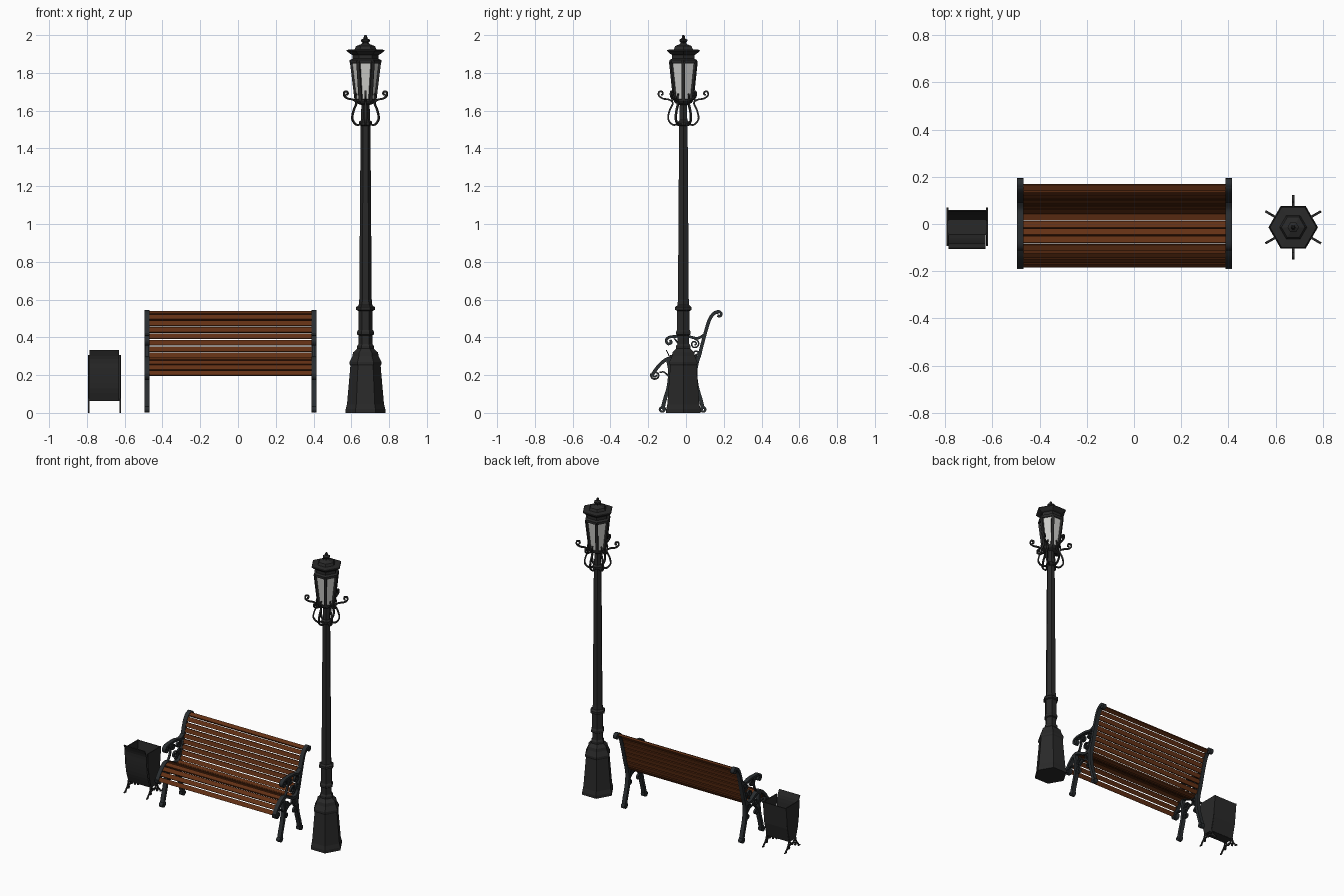
import bpy, bmesh, math
from mathutils import Vector, Matrix

if "Cube" in bpy.data.objects:
    bpy.data.objects.remove(bpy.data.objects["Cube"])


def material(name, rgb):
    m = bpy.data.materials.new(name)
    m.diffuse_color = (*rgb, 1)
    m.use_nodes = True
    m.node_tree.nodes["Principled BSDF"].inputs["Base Color"].default_value = m.diffuse_color
    return m


IRON = material("black iron", (0.022, 0.022, 0.022))
STEEL = material("blue grey iron", (0.022, 0.026, 0.029))
WOOD = material("brown wood", (0.125, 0.030, 0.007))
GLASS = material("pale glass", (0.62, 0.62, 0.60))


def finish(name, bm, mat, smooth=False, loc=(0, 0, 0)):
    bmesh.ops.recalc_face_normals(bm, faces=bm.faces)
    me = bpy.data.meshes.new(name)
    bm.to_mesh(me)
    bm.free()
    me.materials.append(mat)
    ob = bpy.data.objects.new(name, me)
    ob.location = loc
    bpy.context.collection.objects.link(ob)
    if smooth:
        bpy.ops.object.select_all(action='DESELECT')
        ob.select_set(True)
        bpy.context.view_layer.objects.active = ob
        bpy.ops.object.shade_smooth_by_angle(angle=math.radians(35))
    return ob


def curve(pts, n=5):
    """Smooth path through 2D points."""
    p = [Vector(q) for q in pts]
    p = [2 * p[0] - p[1]] + p + [2 * p[-1] - p[-2]]
    out = []
    for a, b, c, d in zip(p, p[1:], p[2:], p[3:]):
        for i in range(n):
            t = i / n
            out.append(0.5 * (2 * b + (c - a) * t + (2 * a - 5 * b + 4 * c - d) * t * t
                              + (3 * b - a - 3 * c + d) * t ** 3))
    return out + [p[-2]]


def spiral(cy, cz, r, start, turns, n=18):
    """Spiral winding inwards from radius r."""
    out = []
    for i in range(n + 1):
        a = math.radians(start) + turns * math.tau * i / n
        k = r * (1 - 0.8 * i / n)
        out.append(Vector((cy + k * math.cos(a), cz + k * math.sin(a))))
    return out


def ribbon(bm, path, w, x0, x1, mtx=None):
    """Flat bar of width w following a path in the yz plane, from x0 to x1."""
    path = [Vector(p) for p in path]
    rings = []
    for i, p in enumerate(path):
        t = (path[min(i + 1, len(path) - 1)] - path[max(i - 1, 0)]).normalized()
        nrm = Vector((-t.y, t.x)) * w / 2
        ring = []
        for x, s in ((x0, 1), (x1, 1), (x1, -1), (x0, -1)):
            co = Vector((x, p.x + s * nrm.x, p.y + s * nrm.y))
            ring.append(bm.verts.new(mtx @ co if mtx else co))
        rings.append(ring)
    for a, b in zip(rings, rings[1:]):
        for k in range(4):
            bm.faces.new((a[k], a[(k + 1) % 4], b[(k + 1) % 4], b[k]))
    bm.faces.new(rings[0])
    bm.faces.new(rings[-1])


def prism(bm, poly, x0, x1):
    a = [bm.verts.new((x0, y, z)) for y, z in poly]
    b = [bm.verts.new((x1, y, z)) for y, z in poly]
    bm.faces.new(a)
    bm.faces.new(b)
    for i in range(len(poly)):
        j = (i + 1) % len(poly)
        bm.faces.new((a[i], a[j], b[j], b[i]))


def hex_turned(name, prof, mat, loc, n=6):
    """Stack of n-sided rings given as (radius, height)."""
    bm = bmesh.new()
    rings = [[bm.verts.new((r * math.cos(math.tau * k / n), r * math.sin(math.tau * k / n), z))
              for k in range(n)] for r, z in prof]
    for a, b in zip(rings, rings[1:]):
        for k in range(n):
            bm.faces.new((a[k], a[(k + 1) % n], b[(k + 1) % n], b[k]))
    bm.faces.new(rings[0])
    bm.faces.new(rings[-1])
    return finish(name, bm, mat, loc=loc)


# ---------------- Street lamp ----------------
LAMP = (0.675, -0.014, 0)
hex_turned("lamp_base", [(.105, 0), (.105, .02), (.098, .045), (.080, .25), (.085, .258), (.085, .27),
                         (.070, .30), (.066, .32), (.044, .34), (.044, .355), (.036, .365), (.036, .41),
                         (.044, .415), (.044, .43), (.038, .44)], IRON, LAMP)
hex_turned("lamp_post", [(.038, .43), (.038, .54), (.050, .545), (.050, .56), (.036, .57), (.033, .60),
                         (.026, 1.52), (.035, 1.525), (.035, 1.54), (.024, 1.55), (.022, 1.63),
                         (.050, 1.64), (.058, 1.65), (.058, 1.66), (.045, 1.665)], IRON, LAMP)
hex_turned("lantern_glass", [(.052, 1.66), (.075, 1.86)], GLASS, LAMP)
hex_turned("lantern_roof", [(.080, 1.85), (.084, 1.855), (.084, 1.868), (.068, 1.875), (.068, 1.895),
                            (.080, 1.90), (.101, 1.917), (.098, 1.922), (.058, 1.925), (.050, 1.942),
                            (.022, 1.952), (.015, 1.96)], IRON, LAMP)
hex_turned("lantern_finial", [(.015, 1.958), (.024, 1.968), (.024, 1.976), (.010, 1.983),
                              (.009, 1.994), (.004, 2.0)], IRON, LAMP)

# six corner bars of the lantern, and six scrolled brackets between them
bars, brackets = bmesh.new(), bmesh.new()
hook = curve([(.024, 1.53), (.055, 1.525), (.080, 1.555), (.073, 1.60), (.056, 1.64), (.075, 1.658),
              (.108, 1.664), (.130, 1.680), (.128, 1.700), (.112, 1.700), (.110, 1.686), (.119, 1.685)], 4)
for k in range(6):
    turn = Matrix.Rotation(math.radians(60 * k), 4, 'Z')
    corner = Matrix.Rotation(math.radians(60 * k + 30), 4, 'Z')
    ribbon(bars, [(.052, 1.655), (.077, 1.862)], .012, -.009, .009, corner)
    ribbon(brackets, hook, .009, -.005, .005, turn)
    ribbon(brackets, curve([(.056, 1.64), (.062, 1.67), (.055, 1.69)]), .007, -.004, .004, turn)
finish("lantern_corner_bars", bars, IRON, loc=LAMP)
finish("lantern_brackets", brackets, IRON, True, LAMP)

# ---------------- Bench ----------------
seat_line = curve([(.172, .534), (.150, .528), (.125, .495), (.104, .43), (.085, .36), (.066, .29),
                   (.040, .252), (.0, .252), (-.05, .278), (-.09, .288), (-.125, .268), (-.158, .232),
                   (-.182, .195)], 8)

# slats spaced evenly along the curved back and seat
lengths = [0]
for a, b in zip(seat_line, seat_line[1:]):
    lengths.append(lengths[-1] + (b - a).length)


def along(d):
    for i in range(len(lengths) - 1):
        if d <= lengths[i + 1]:
            t = (d - lengths[i]) / (lengths[i + 1] - lengths[i])
            return seat_line[i].lerp(seat_line[i + 1], t)
    return seat_line[-1]


COUNT = 17
pitch = lengths[-1] / COUNT
slats = bmesh.new()
for i in range(COUNT):
    ribbon(slats, [along(i * pitch + .004), along((i + 1) * pitch - .003)], .012, -.475, .395)
finish("bench_slats", slats, WOOD)

# cast iron ends: thick bars with thin scrollwork
thick = [
    (curve([(.166, .515), (.180, .512), (.187, .525), (.172, .538), (.150, .530)]), .014),
    (seat_line, .018),
    (spiral(-.163, .200, .025, 160, 1.6), .009),
    (curve([(-.095, .28), (-.085, .22), (-.092, .14), (-.112, .07), (-.122, .03)]), .020),
    (spiral(-.128, .020, .017, 30, -1.2), .012),
    (curve([(.066, .30), (.050, .22), (.058, .14), (.078, .07), (.088, .03)]), .020),
    (spiral(.092, .020, .017, 150, 1.2), .012),
    (curve([(.100, .415), (.06, .395), (.01, .405), (-.04, .405), (-.085, .402), (-.105, .385),
            (-.095, .365), (-.078, .372), (-.084, .386)]), .014),
]
thin = [
    curve([(-.062, .395), (-.040, .360), (-.052, .315), (-.075, .285)]),
    spiral(-.015, .372, .026, 90, 1.5),
    spiral(.045, .365, .026, 90, -1.5),
    spiral(.010, .305, .030, 270, 1.5),
    spiral(.055, .315, .022, 0, -1.4),
    curve([(-.09, .13), (-.06, .19), (-.015, .215), (.03, .19), (.056, .13)]),
    spiral(-.052, .228, .026, 180, 1.4),
    spiral(.020, .225, .024, 0, -1.4),
    spiral(-.063, .155, .020, 180, -1.4),
    spiral(.034, .155, .020, 0, 1.4),
    curve([(-.140, .215), (-.115, .215), (-.088, .19)]),
]
for side, x in (("left", -.4815), ("right", .4015)):
    bm = bmesh.new()
    for path, w in thick:
        ribbon(bm, path, w, x - .0135, x + .0135)
    for path in thin:
        ribbon(bm, path, .008, x - .007, x + .007)
    finish("bench_end_" + side, bm, STEEL, True)

# ---------------- Litter bin ----------------
XL, XR = -.795, -.62
shell = bmesh.new()
ribbon(shell, curve([(-.045, .065), (-.068, .13), (-.080, .21), (-.085, .285), (-.104, .333)], 3),
       .005, XL + .009, XR - .009)                                                # front and lip
ribbon(shell, [(.020, .065), (.042, .16), (.057, .305)], .005, XL + .004, XR - .004)  # back
ribbon(shell, [(-.046, .066), (.021, .066)], .006, XL + .004, XR - .004)           # floor
for x in (XL, XR - .006):
    prism(shell, [(-.045, .065), (.020, .065), (.044, .16), (.060, .307), (-.085, .307),
                  (-.080, .21), (-.066, .13)], x, x + .006)
finish("bin_shell", shell, IRON)

# bin legs: splayed bars with small scrolls
legs = bmesh.new()
for x in (XL, XR - .008):
    for path in ([(-.045, .075), (-.055, .04), (-.085, .003)], [(.020, .075), (.030, .04), (.060, .003)],
                 [(-.045, .07), (-.012, .035), (.020, .07)], [(-.058, .03), (-.012, .045), (.033, .03)]):
        ribbon(legs, curve(path), .008, x, x + .008)
    for y, a, t in ((-.048, 180, -1.2), (.024, 0, 1.2)):
        ribbon(legs, spiral(y, .022, .013, a, t, 12), .005, x + .001, x + .007)
    for y in (-.085, .060):
        prism(legs, [(y - .009, 0), (y + .009, 0), (y + .009, .006), (y - .009, .006)], x, x + .008)
finish("bin_legs", legs, IRON)
